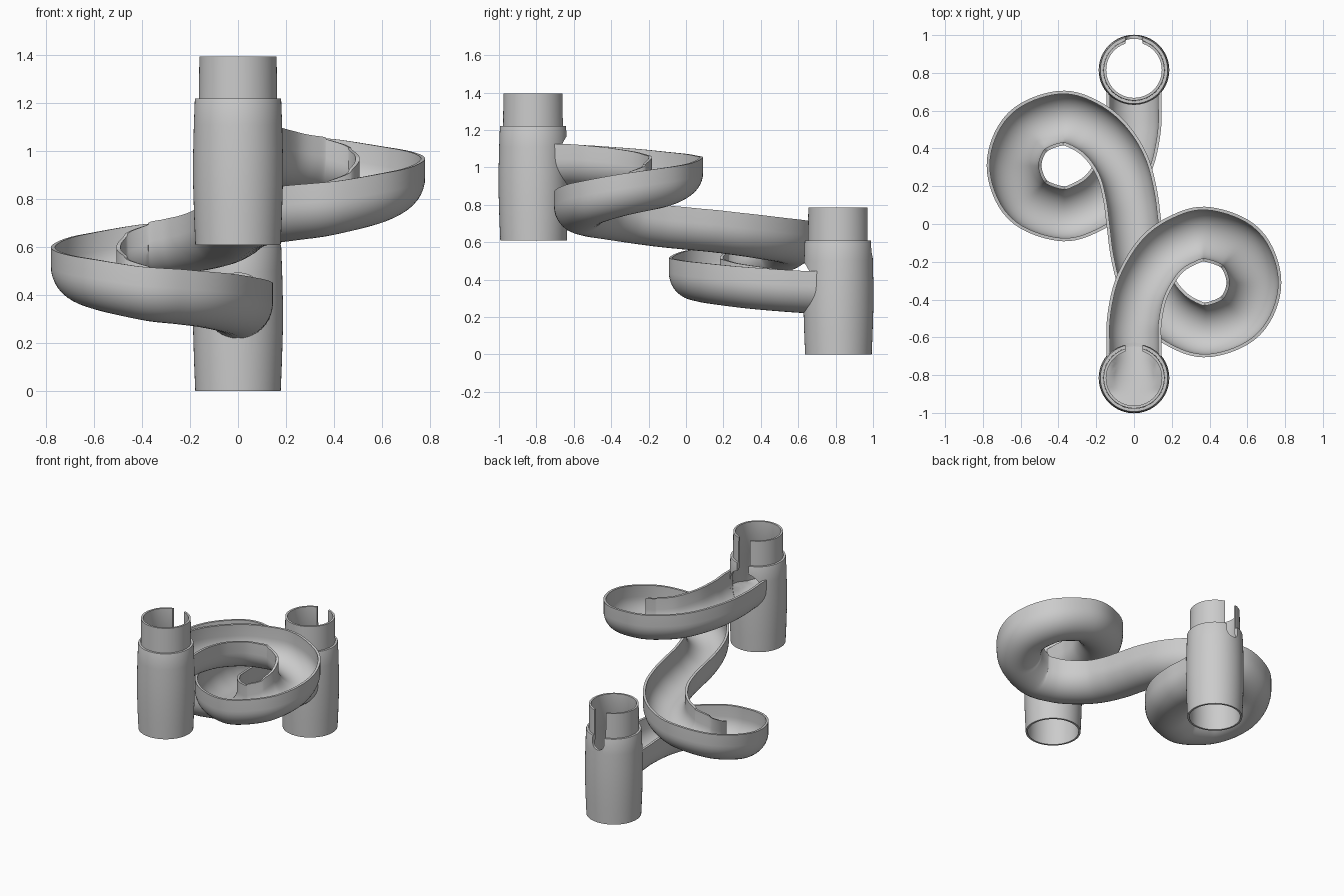
import bpy, bmesh
from math import sin, cos, pi, sqrt
from mathutils import Vector

if "Cube" in bpy.data.objects:
    bpy.data.objects.remove(bpy.data.objects["Cube"])

TOWER_Y = 0.815      # distance of each tower from the middle
R_OUT, R_IN = 0.145, 0.128   # channel radii
DEEP = 0.08          # straight wall height above the round channel bottom


def make_object(name, bm, smooth=True):
    bmesh.ops.recalc_face_normals(bm, faces=bm.faces[:])
    me = bpy.data.meshes.new(name)
    bm.to_mesh(me)
    bm.free()
    ob = bpy.data.objects.new(name, me)
    bpy.context.collection.objects.link(ob)
    if smooth:
        smooth_object(ob)
    return ob


def smooth_object(ob):
    bpy.ops.object.select_all(action='DESELECT')
    ob.select_set(True)
    bpy.context.view_layer.objects.active = ob
    bpy.ops.object.shade_smooth_by_angle(angle=0.6)


def bridge(bm, rings, close_rings):
    """Join rings of vertices with quads."""
    pairs = list(zip(rings, rings[1:]))
    if close_rings:
        pairs.append((rings[-1], rings[0]))
    for a, b in pairs:
        n = len(a)
        for i in range(n):
            j = (i + 1) % n
            bm.faces.new((a[i], a[j], b[j], b[i]))


def prism(outline, y0, y1):
    """Cutter: an (x, z) outline extruded along y."""
    bm = bmesh.new()
    a = [bm.verts.new((x, y0, z)) for x, z in outline]
    b = [bm.verts.new((x, y1, z)) for x, z in outline]
    bridge(bm, [a, b], False)
    bm.faces.new(a)
    bm.faces.new(b)
    return make_object("cutter", bm, False)


def cut(ob, cutter):
    m = ob.modifiers.new("cut", 'BOOLEAN')
    m.operation, m.solver, m.object = 'DIFFERENCE', 'EXACT', cutter
    bpy.context.view_layer.objects.active = ob
    bpy.ops.object.modifier_apply(modifier=m.name)
    bpy.data.objects.remove(cutter)


# Towers: a barrel shell with a narrower collar, a slot and a channel opening
def tower(name, y, z, bore_z, side):
    profile = [(.178, 0), (.183, .12), (.187, .25), (.187, .38), (.184, .5), (.180, .605),
               (.178, .61), (.163, .61), (.161, .785), (.147, .785), (.147, .58), (.165, .55), (.165, 0)]
    n = 64
    bm = bmesh.new()
    rings = [[bm.verts.new((r * cos(2 * pi * k / n), r * sin(2 * pi * k / n), h)) for r, h in profile]
             for k in range(n)]
    bridge(bm, rings, True)
    ob = make_object(name, bm, False)
    # slot on the back side with a round bottom
    slot = [(.045 * cos(a), .565 + .045 * sin(a)) for a in (pi + pi * k / 12 for k in range(13))]
    cut(ob, prism(slot + [(.045, .9), (-.045, .9)], .06, .3))
    # round opening for the channel
    hole = [(R_IN * cos(2 * pi * k / 48), bore_z - z + R_IN * sin(2 * pi * k / 48)) for k in range(48)]
    cut(ob, prism(hole, *sorted((side * .06, side * .3))))
    ob.location = (0, y, z)
    smooth_object(ob)
    return ob


START, MID = 1.125, 0.785     # rim heights at the start and halfway
END = 2 * MID - START
tower("upper_tower", -TOWER_Y, .61, START - DEEP, 1)
tower("lower_tower", TOWER_Y, 0, END - DEEP, -1)

# Sloping floor in the upper tower, shaped to run into the channel
bm = bmesh.new()
n, rad = 48, .168
low = START - DEEP - R_IN


def floor_z(x, y):
    trough = R_IN - sqrt(R_IN ** 2 - min(abs(x), .12) ** 2)
    front = max(0, min(1, (y + .08) / .2))
    return low + .2 * (rad - y) + trough * front


layers = []
for drop in (0, .02):
    mid = bm.verts.new((0, 0, floor_z(0, 0) - drop))
    rings = []
    for k in range(1, 9):
        r = rad * k / 8
        pts = [(r * cos(2 * pi * i / n), r * sin(2 * pi * i / n)) for i in range(n)]
        rings.append([bm.verts.new((x, y, floor_z(x, y) - drop)) for x, y in pts])
    bridge(bm, rings, False)
    for i in range(n):
        bm.faces.new((mid, rings[0][i], rings[0][(i + 1) % n]))
    layers.append(rings[-1])
bridge(bm, layers, False)
make_object("upper_tower_floor", bm).location = (0, -TOWER_Y, 0)

# Channel path: rim centre line of the first half; the second half is its half turn
half = [(0, -.64, START), (.003, -.5, 1.115), (.043, -.33, 1.10), (.14, -.17, 1.08), (.26, -.085, 1.065),
        (.39, -.055, 1.05), (.565, -.13, 1.01), (.635, -.31, .97), (.565, -.485, .92), (.39, -.56, .875),
        (.25, -.52, .855), (.14, -.43, .84), (.06, -.3, .82), (.02, -.15, .80), (0, 0, MID)]
pts = [Vector(p) for p in half]
pts += [Vector((-x, -y, 2 * MID - z)) for x, y, z in reversed(half[:-1])]
pts = [Vector((0, -.78, START + .01))] + pts + [Vector((0, .78, END - .01))]

path = []
for i in range(1, len(pts) - 2):
    a, b, c, d = pts[i - 1:i + 3]
    for s in range(8):
        t = s / 8
        p = .5 * (2 * b + (c - a) * t + (2 * a - 5 * b + 4 * c - d) * t ** 2 + (3 * b - a - 3 * c + d) * t ** 3)
        v = .5 * ((c - a) + 2 * (2 * a - 5 * b + 4 * c - d) * t + 3 * (3 * b - a - 3 * c + d) * t ** 2)
        path.append((p, v))
path.append((pts[-2], Vector((0, 1, 0))))
path[0] = (pts[1], Vector((0, 1, 0)))

# U-shaped cross-section as (sideways, up) from the rim centre
arc = [pi + pi * k / 20 for k in range(21)]
section = [(-R_OUT, 0)] + [(R_OUT * cos(a), R_OUT * sin(a) - DEEP) for a in arc] + [(R_OUT, 0)]
section += [(R_IN, 0)] + [(R_IN * cos(a), R_IN * sin(a) - DEEP) for a in reversed(arc)] + [(-R_IN, 0)]

bm = bmesh.new()
rings = []
for i, (p, v) in enumerate(path):
    side = Vector((v.y, -v.x, 0)).normalized()
    ring = []
    for s, u in section:
        q = p + side * s + Vector((0, 0, u))
        if i in (0, len(path) - 1):      # ends follow the round tower wall
            q.y = (TOWER_Y - sqrt(.172 ** 2 - q.x ** 2)) * (1 if i else -1)
        ring.append(bm.verts.new(q))
    rings.append(ring)
bridge(bm, rings, False)
m = len(section)
for ring in (rings[0], rings[-1]):
    for k in range(m // 2 - 1):
        bm.faces.new((ring[k], ring[k + 1], ring[m - 2 - k], ring[m - 1 - k]))
make_object("spiral_channel", bm)
